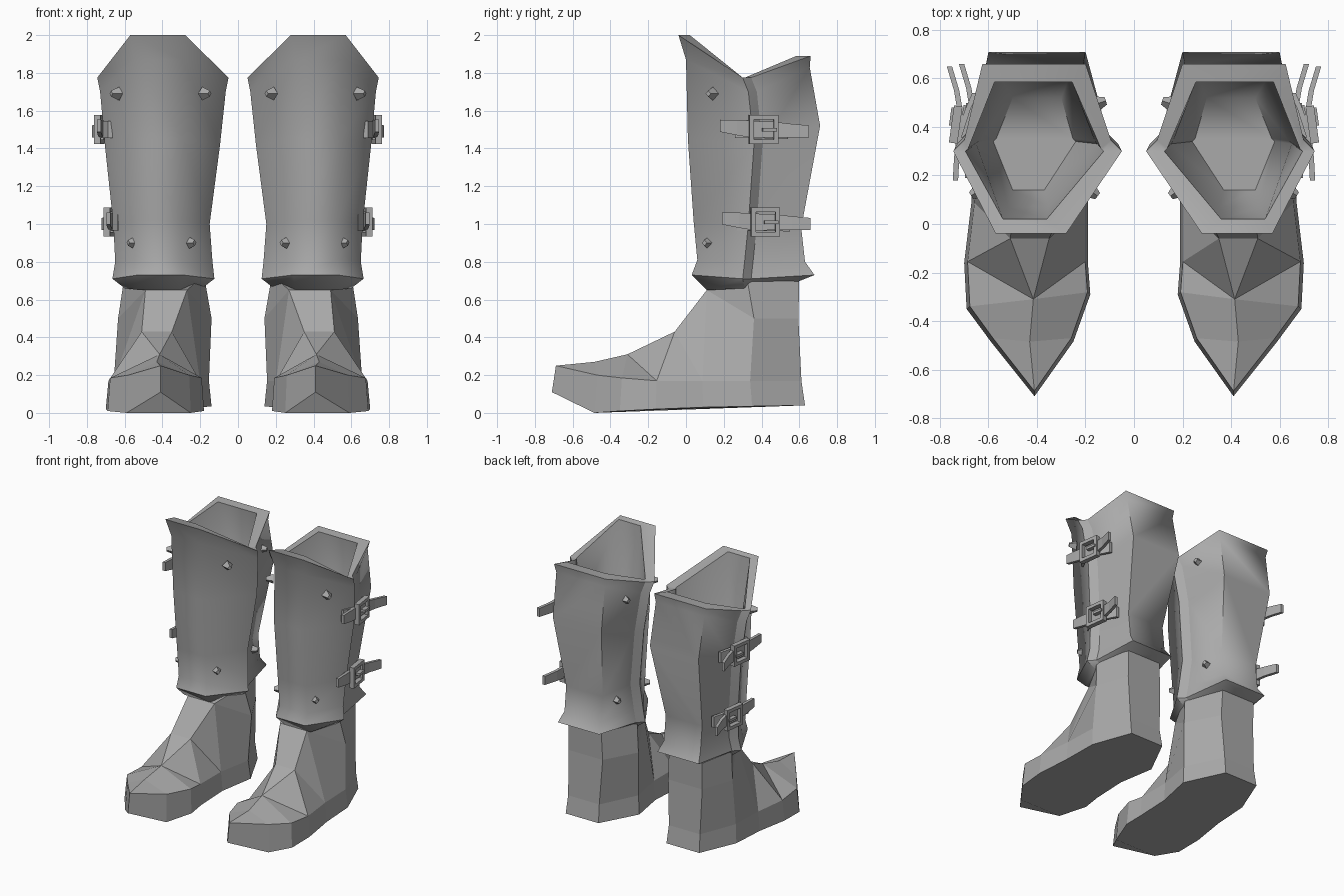
import bpy
import bmesh
from math import radians
from mathutils import Matrix, Vector

cube = bpy.data.objects.get("Cube")
if cube:
    bpy.data.objects.remove(cube)

leather = bpy.data.materials.new("grey_leather")
leather.use_nodes = True
GREY = (0.4, 0.4, 0.4, 1)
leather.diffuse_color = GREY
leather.node_tree.nodes["Principled BSDF"].inputs["Base Color"].default_value = GREY


def emit(name, bm):
    """Make the left part and its mirror image for the right boot."""
    bmesh.ops.recalc_face_normals(bm, faces=bm.faces)
    for side in ("left", "right"):
        if side == "right":
            bmesh.ops.scale(bm, vec=(-1, 1, 1), verts=bm.verts)
            bmesh.ops.reverse_faces(bm, faces=bm.faces)
        mesh = bpy.data.meshes.new(side + "_" + name)
        bm.to_mesh(mesh)
        mesh.materials.append(leather)
        obj = bpy.data.objects.new(side + "_" + name, mesh)
        bpy.context.collection.objects.link(obj)
    bm.free()


def bridge(bm, lower, upper, closed=True):
    """Quads between two rows of vertices."""
    count = len(lower)
    faces = []
    for i in range(count if closed else count - 1):
        j = (i + 1) % count
        faces.append(bm.faces.new((lower[i], lower[j], upper[j], upper[i])))
    return faces


# Shoe: sole outline as x, y, bottom height, welt height, from the toe round the outside
def build_shoe():
    bm = bmesh.new()
    outline = [
        (.41, -.71, .11, .25), (.59, -.485, 0, .2), (.69, -.35, .01, .185),
        (.7, -.16, .02, .17), (.67, .09, .03, .17), (.66, .35, .035, .17),
        (.55, .63, .04, .17), (.28, .63, .04, .17), (.14, .35, .035, .17),
        (.19, .09, .03, .17), (.19, -.16, .02, .17), (.18, -.29, .01, .185),
        (.25, -.485, 0, .2)]
    sole = [bm.verts.new((x, y, z)) for x, y, z, top in outline]
    welt = [bm.verts.new((.42 + (x - .42) * .95, y * .97, top)) for x, y, z, top in outline]
    bm.faces.new(sole)
    bridge(bm, sole, welt)

    toe = bm.verts.new((.43, -.485, .27))
    instep = bm.verts.new((.415, -.31, .31))
    shin = [bm.verts.new((x, -.06, .43)) for x in (.51, .35)]
    throat = [bm.verts.new((x, .11, .65)) for x in (.49, .27)]
    ankle = [bm.verts.new((x, y, .5)) for x, y in
             ((.635, .36), (.55, .595), (.27, .595), (.14, .36))]
    top = [bm.verts.new((x, y, .73)) for x, y in
           ((.6, .32), (.55, .6), (.28, .6), (.18, .32))]

    # facets of the outer and inner flanks
    for w, k, e in ((welt, 0, 0), (welt[:1] + welt[:0:-1], 1, -1)):
        for face in ((w[0], w[1], toe), (w[1], w[2], instep, toe),
                     (w[2], w[3], instep), (w[3], shin[k], instep),
                     (w[3], w[4], shin[k]), (w[4], throat[k], shin[k]),
                     (w[4], w[5], ankle[e], throat[k]),
                     (throat[k], ankle[e], top[e])):
            bm.faces.new(face)
    bm.faces.new((instep, shin[0], shin[1]))
    bm.faces.new((shin[0], throat[0], throat[1], shin[1]))
    bridge(bm, welt[5:9], ankle, closed=False)
    bridge(bm, ankle, top, closed=False)
    bm.faces.new(throat[::-1] + top)
    emit("shoe", bm)


# Shin guard: each ring has a front edge, two side corners and a back edge
def guard_ring(bm, front, side, back, step):
    fi, fo, fy, fz = front
    si, so, sy, sz = side
    bi, bo, by, bz = back
    points = [(fi, fy, fz), (fo, fy, fz), (so, sy, sz), (so - step, sy + step, sz),
              (bo, by, bz), (bi, by, bz), (si + step, sy + step, sz), (si, sy, sz)]
    return [bm.verts.new(p) for p in points]


def build_guard():
    bm = bmesh.new()
    profile = [
        ((.31, .52, .11, .65), (.19, .6, .31, .66), (.28, .55, .58, .69)),
        ((.29, .53, .03, .73), (.125, .665, .3, .71), (.24, .58, .68, .73)),
        ((.3, .53, .06, .81), (.135, .65, .31, .8), (.26, .56, .63, .8)),
        ((.3, .53, .04, 1.02), (.15, .66, .33, 1), (.26, .56, .61, .98)),
        ((.29, .54, .01, 1.45), (.095, .705, .36, 1.42), (.2, .6, .71, 1.52)),
        ((.3, .55, 0, 1.87), (.065, .73, .33, 1.7), (.21, .61, .655, 1.83)),
        ((.28, .57, -.04, 2), (.05, .745, .3, 1.775), (.2, .625, .66, 1.89))]
    rings = [guard_ring(bm, *row, step=.045) for row in profile]
    # rim and lining
    lining = [
        ((.36, .54, .02, 2), (.125, .695, .3, 1.775), (.255, .575, .585, 1.89)),
        ((.35, .52, .07, 1.5), (.15, .65, .33, 1.45), (.26, .56, .62, 1.5)),
        ((.37, .5, .14, 1.2), (.24, .58, .34, 1.2), (.3, .5, .52, 1.2))]
    rings += [guard_ring(bm, *row, step=.012) for row in lining]
    for lower, upper in zip(rings, rings[1:]):
        bridge(bm, lower, upper)
    bm.faces.new(rings[-1])
    bm.faces.new(rings[0])
    bmesh.ops.recalc_face_normals(bm, faces=bm.faces)

    # smooth walls with crisp rims and side seams
    for face in bm.faces:
        face.smooth = True
    for edge in bm.edges:
        edge.smooth = edge.calc_face_angle(0) < radians(74)
    for lower, upper in zip(rings[:6], rings[1:7]):
        for column in (2, 3, 6, 7):
            bm.edges.get((lower[column], upper[column])).smooth = False
    for ring in (rings[1], rings[6], rings[7]):
        for a, b in zip(ring, ring[1:] + ring[:1]):
            bm.edges.get((a, b)).smooth = False
    emit("shin_guard", bm)


# Straps: flat bands swept along a path of x, y, z and half height
def build_strap(name, path, shift, thickness=.022):
    bm = bmesh.new()
    rows = []
    for x, y, z, half in path:
        base = Vector((x, y, z)) + shift
        rows.append([bm.verts.new(base + Vector((dx, 0, dz))) for dx, dz in
                     ((0, -half), (thickness, -half), (thickness, half), (0, half))])
    for lower, upper in zip(rows, rows[1:]):
        bridge(bm, lower, upper)
    bm.faces.new(rows[0])
    bm.faces.new(rows[-1])
    emit(name, bm)


def add_bar(bm, centre, size):
    matrix = Matrix.Translation(centre) @ Matrix.Diagonal((*size, 1))
    bmesh.ops.create_cube(bm, size=1, matrix=matrix)


# Buckle: square frame with a prong
def build_buckle(name, centre):
    bm = bmesh.new()
    reach, bar = .065, .024
    for sign in (-1, 1):
        add_bar(bm, (0, sign * reach, 0), (.035, bar, 2 * reach + bar))
        add_bar(bm, (0, 0, sign * reach), (.035, 2 * reach - bar, bar))
    add_bar(bm, (.012, .03, 0), (.03, .075, .018))
    turn = Matrix.Translation(centre) @ Matrix.Rotation(radians(8), 4, "Z")
    bmesh.ops.transform(bm, matrix=turn, verts=bm.verts)
    emit(name, bm)


# Stud: blunt four sided spike pointing out of the guard
def build_stud(name, place, outward):
    bm = bmesh.new()
    aim = Vector(outward).to_track_quat("Z", "Y").to_matrix().to_4x4()
    bmesh.ops.create_cone(bm, cap_ends=True, segments=4, radius1=.036, radius2=.016,
                          depth=.05, matrix=Matrix.Translation(place) @ aim)
    emit(name, bm)


build_shoe()
build_guard()

loose_end = [(.725, .18, .02, .032), (.72, .27, .01, .04), (.71, .36, 0, .045),
             (.675, .47, -.005, .042), (.645, .54, -.01, .04)]
tail = [(.665, .26, 0, .045), (.71, .35, 0, .045), (.705, .46, 0, .042),
        (.72, .55, -.005, .036), (.75, .65, -.01, .032)]
for level, shift in (("upper", Vector((0, 0, 1.5))), ("lower", Vector((-.05, .01, 1.01)))):
    build_strap(level + "_strap", loose_end, shift)
    build_strap(level + "_strap_tail", tail, shift)
    build_buckle(level + "_buckle", shift + Vector((.735, .41, 0)))

build_stud("upper_outer_stud", (.65, .13, 1.69), (.85, -.5, 0))
build_stud("upper_inner_stud", (.17, .13, 1.69), (-.8, -.6, 0))
build_stud("lower_outer_stud", (.56, .11, .9), (.85, -.5, 0))
build_stud("lower_inner_stud", (.25, .11, .9), (-.8, -.6, 0))
build_stud("upper_back_stud", (.14, .5, 1.69), (-.95, .3, 0))
build_stud("lower_back_stud", (.215, .5, .92), (-.9, .4, 0))
